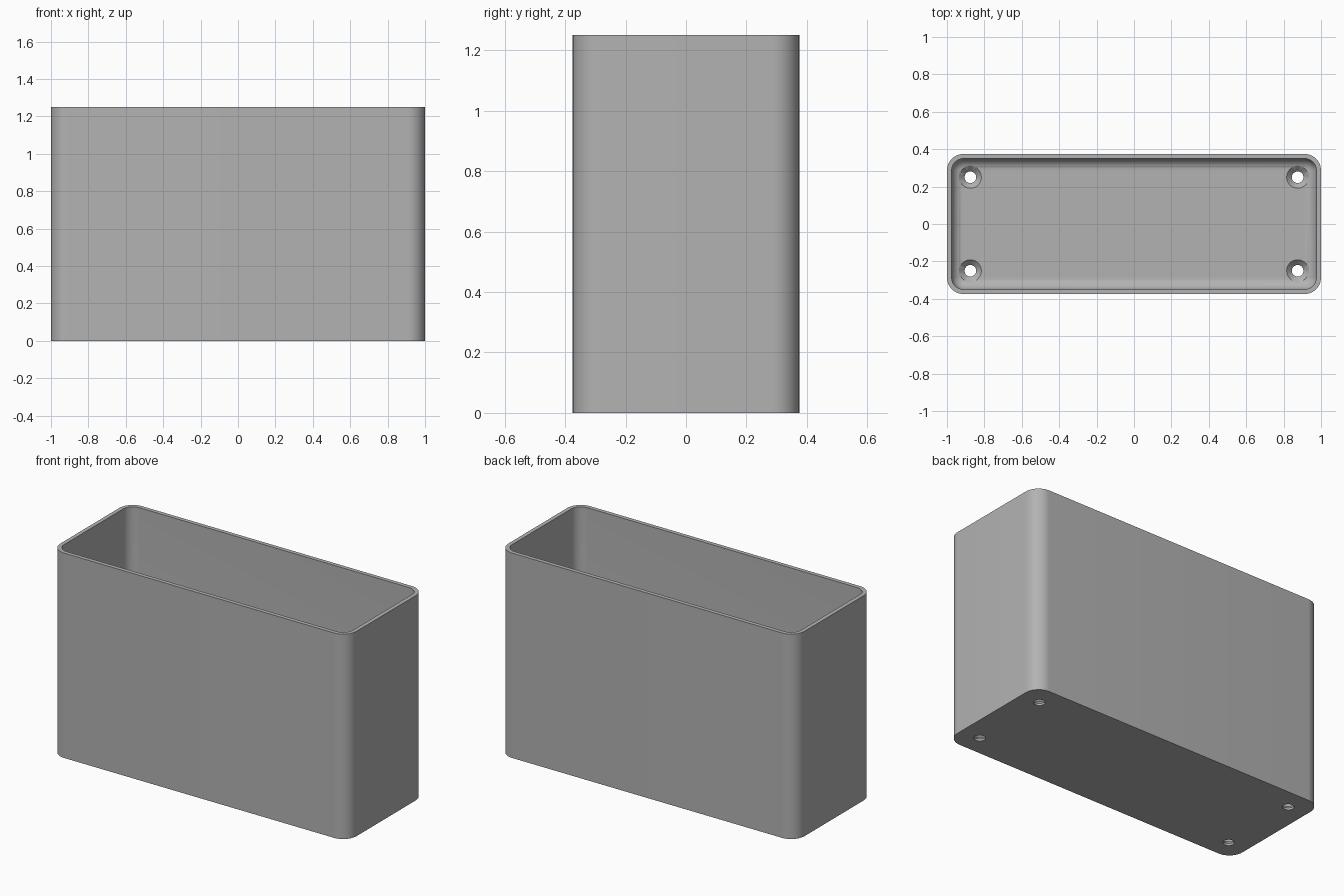
import bpy, bmesh
from math import sin, cos, pi

if "Cube" in bpy.data.objects:
    bpy.data.objects.remove(bpy.data.objects["Cube"], do_unlink=True)

HALF_X, HALF_Y, HEIGHT = 1.0, 0.375, 1.25
CORNER, WALL, FLOOR, FILLET = 0.09, 0.025, 0.04, 0.06
SEGMENTS = 12

grey = bpy.data.materials.new("plain grey")
grey.use_nodes = True
colour = (0.45, 0.45, 0.45, 1)
grey.diffuse_color = colour
grey.node_tree.nodes["Principled BSDF"].inputs["Base Color"].default_value = colour


def rounded_ring(bm, inset, z):
    """Rounded rectangle of vertices, inset from the outer wall."""
    r = CORNER - inset
    verts = []
    for i, (sx, sy) in enumerate([(1, 1), (-1, 1), (-1, -1), (1, -1)]):
        for k in range(SEGMENTS + 1):
            a = (i + k / SEGMENTS) * pi / 2
            verts.append(bm.verts.new((sx * (HALF_X - CORNER) + r * cos(a),
                                       sy * (HALF_Y - CORNER) + r * sin(a), z)))
    return verts


def loft(bm, rings):
    """Closed solid through a list of matching rings."""
    n = len(rings[0])
    for low, high in zip(rings, rings[1:]):
        for i in range(n):
            j = (i + 1) % n
            bm.faces.new((low[i], low[j], high[j], high[i]))
    bm.faces.new(rings[0][::-1])
    bm.faces.new(rings[-1])
    bmesh.ops.recalc_face_normals(bm, faces=bm.faces)


def make_object(name, bm):
    mesh = bpy.data.meshes.new(name)
    bm.to_mesh(mesh)
    bm.free()
    mesh.materials.append(grey)
    ob = bpy.data.objects.new(name, mesh)
    bpy.context.collection.objects.link(ob)
    return ob


# Open box: outer wall, rim, inner wall, rounded floor edge
bm = bmesh.new()
profile = [(0, 0), (0, HEIGHT), (WALL, HEIGHT)]
for k in range(9):
    a = k / 8 * pi / 2
    profile.append((WALL + FILLET * (1 - cos(a)), FLOOR + FILLET * (1 - sin(a))))
loft(bm, [rounded_ring(bm, inset, z) for inset, z in profile])
box = make_object("open_box", bm)

# Countersunk screw holes in the floor
bm = bmesh.new()
for sx in (-1, 1):
    for sy in (-1, 1):
        rings = []
        for r, z in [(0.031, -0.1), (0.031, 0.012), (0.062, 0.043), (0.062, 0.2)]:
            rings.append([bm.verts.new((sx * 0.875 + r * cos(k * pi / 16),
                                        sy * 0.25 + r * sin(k * pi / 16), z))
                          for k in range(32)])
        loft(bm, rings)
cutter = make_object("screw_hole_cutter", bm)
cutter.hide_render = True

cut = box.modifiers.new("screw holes", "BOOLEAN")
cut.operation, cut.solver, cut.object = "DIFFERENCE", "EXACT", cutter
bpy.ops.object.select_all(action="DESELECT")
bpy.context.view_layer.objects.active = box
box.select_set(True)
bpy.ops.object.modifier_apply(modifier=cut.name)
bpy.data.objects.remove(cutter, do_unlink=True)
bpy.ops.object.shade_smooth_by_angle(angle=pi / 6)
